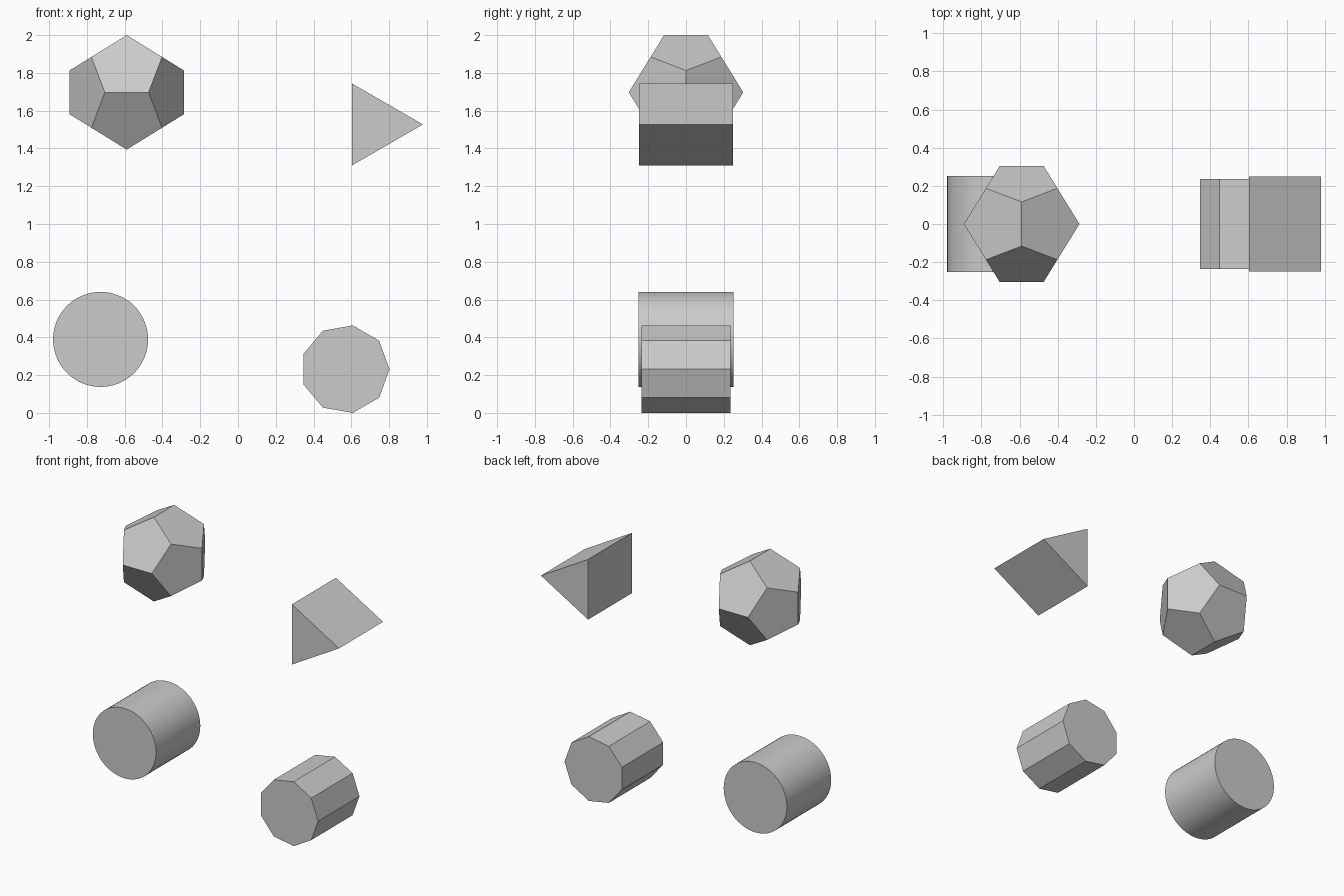
import bpy, bmesh
from math import cos, sin, tau, sqrt

if "Cube" in bpy.data.objects:
    bpy.data.objects.remove(bpy.data.objects["Cube"])


def finish(name, bm, location):
    bmesh.ops.recalc_face_normals(bm, faces=bm.faces)
    mesh = bpy.data.meshes.new(name)
    bm.to_mesh(mesh)
    bm.free()
    obj = bpy.data.objects.new(name, mesh)
    obj.location = location
    bpy.context.collection.objects.link(obj)
    return obj


def prism(name, sides, radius, location):
    """Regular prism along y, first corner towards +x, as deep as it is wide."""
    bm = bmesh.new()
    corners = [bm.verts.new((radius * cos(tau * i / sides), -radius,
                             radius * sin(tau * i / sides))) for i in range(sides)]
    cap = bm.faces.new(corners)
    result = bmesh.ops.extrude_face_region(bm, geom=[cap], use_keep_orig=True)
    moved = [g for g in result["geom"] if isinstance(g, bmesh.types.BMVert)]
    bmesh.ops.translate(bm, verts=moved, vec=(0, 2 * radius, 0))
    return finish(name, bm, location)


def dodecahedron(name, half_width, location):
    """Cube corners plus three golden rectangles, wrapped in a convex hull."""
    phi = (1 + sqrt(5)) / 2
    s = half_width / phi
    signs = (-1, 1)
    points = [(x, y, z) for x in signs for y in signs for z in signs]
    for a in signs:
        for b in signs:
            p, q = a / phi, b * phi
            points += [(0, p, q), (p, q, 0), (q, 0, p)]
    bm = bmesh.new()
    for x, y, z in points:
        bm.verts.new((x * s, y * s, z * s))
    bmesh.ops.convex_hull(bm, input=bm.verts)
    # merge hull triangles into pentagons
    bmesh.ops.dissolve_limit(bm, angle_limit=0.05, verts=bm.verts, edges=bm.edges)
    return finish(name, bm, location)


# Upper pair
dodecahedron("dodecahedron", 0.303, (-0.589, 0, 1.697))
prism("triangular_prism", 3, 0.25, (0.729, 0, 1.527))

# Lower pair
prism("cylinder", 64, 0.2515, (-0.7275, 0, 0.389))
prism("nine_sided_prism", 9, 0.235, (0.567, 0, 0.2315))
